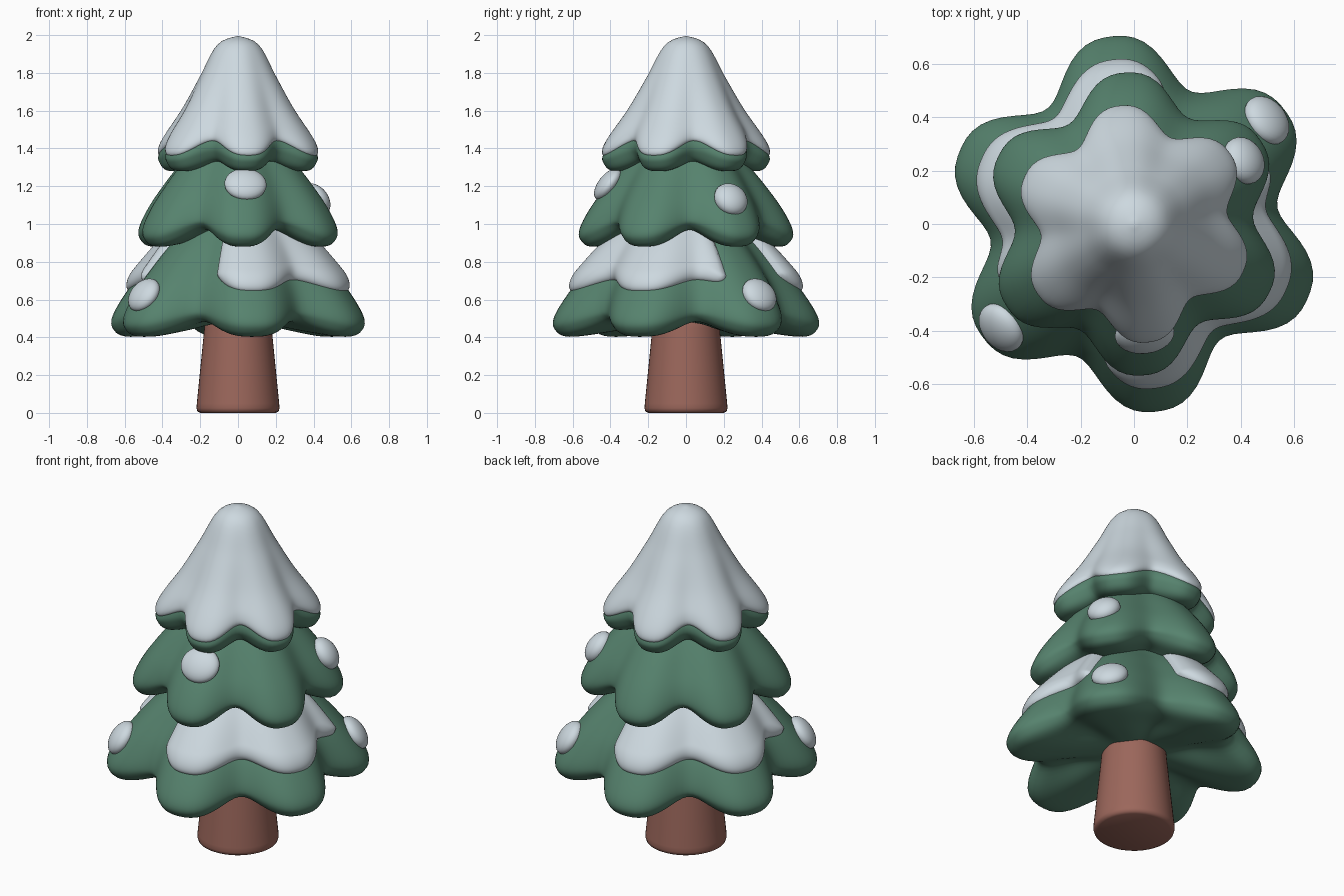
import bpy, bmesh, math
from mathutils import Vector, Matrix

if "Cube" in bpy.data.objects:
    bpy.data.objects.remove(bpy.data.objects["Cube"])


def material(name, rgb):
    m = bpy.data.materials.new(name)
    m.diffuse_color = (*rgb, 1)
    m.use_nodes = True
    m.node_tree.nodes["Principled BSDF"].inputs["Base Color"].default_value = m.diffuse_color
    return m


GREEN = material("pine green", (0.093, 0.225, 0.155))
SNOW = material("snow white", (0.61, 0.69, 0.74))
BARK = material("bark brown", (0.33, 0.135, 0.105))


def finish(name, bm, mat):
    bmesh.ops.remove_doubles(bm, verts=bm.verts, dist=0.0005)
    bmesh.ops.recalc_face_normals(bm, faces=bm.faces)
    me = bpy.data.meshes.new(name)
    bm.to_mesh(me)
    bm.free()
    me.materials.append(mat)
    for p in me.polygons:
        p.use_smooth = True
    ob = bpy.data.objects.new(name, me)
    bpy.context.collection.objects.link(ob)
    return ob


def smooth_profile(pts, t):
    """Catmull-Rom value at control index t."""
    i = min(int(t), len(pts) - 2)
    f = t - i
    a, b, c, d = (pts[max(0, min(len(pts) - 1, i + k))] for k in (-1, 0, 1, 2))
    return [0.5 * (2*q + (r - p)*f + (2*p - 5*q + 4*r - s)*f*f + (3*q - p - 3*r + s)*f**3)
            for p, q, r, s in zip(a, b, c, d)]


class Tier:
    """Six-lobed skirt; each profile point is radius, height, valley depth, valley lift."""
    def __init__(self, turn, pts):
        self.turn, self.pts = math.radians(turn), pts

    def valley(self, a):
        return ((1 - math.cos(6 * (a - self.turn))) / 2) ** 1.4

    def point(self, a, t):
        r, z, depth, lift = smooth_profile(self.pts, t)
        valley = self.valley(a)
        r = max(r, 0) * (1 - depth * valley)
        return Vector((r * math.cos(a), r * math.sin(a), z + lift * valley))

    def normal(self, a, t):
        if t < 0.02:
            return Vector((0, 0, 1))
        da = self.point(a + 0.01, t) - self.point(a - 0.01, t)
        dt = self.point(a, t - 0.01) - self.point(a, t + 0.01)
        return da.cross(dt).normalized()


def grid(bm, nu, nv, fn):
    rows = [[bm.verts.new(fn(i / nu, j / nv)) for i in range(nu + 1)] for j in range(nv + 1)]
    for j in range(nv):
        for i in range(nu):
            bm.faces.new((rows[j][i], rows[j][i+1], rows[j+1][i+1], rows[j+1][i]))


def skirt(name, tier):
    bm = bmesh.new()
    n = len(tier.pts) - 1
    grid(bm, 120, n * 6, lambda u, v: tier.point(u * math.tau, v * n))
    return finish(name, bm, GREEN)


def snow_sheet(name, tier, a0, a1, t0, t1, thick, scallop):
    """Rounded snow layer over an angle range, sinking in at its edges."""
    bm = bmesh.new()
    full = a1 - a0 >= 360

    def fn(u, v):
        a = math.radians(a0 + (a1 - a0) * u)
        end = 0 if full else abs(2 * u - 1) ** 14
        v = 1 - (1 - v) ** 1.5
        low = t1 - scallop * tier.valley(a) * (1 - end)
        t = t0 + (low - t0) * (1 - 0.2 * end) * v
        edge = min(1, (1 - v) / 0.22)
        if not full:
            edge = min(edge, min(u, 1 - u) / 0.08)
        h = thick * math.sqrt(max(0, 1 - (1 - edge) ** 2)) - 0.006
        return tier.point(a, t) + tier.normal(a, t) * h
    grid(bm, 120 if full else 72, 36, fn)
    return finish(name, bm, SNOW)


def snow_clump(name, tier, angle, t, size):
    """Flattened ball seated on a lobe."""
    a = math.radians(angle)
    n = tier.normal(a, t)
    bm = bmesh.new()
    bmesh.ops.create_uvsphere(bm, u_segments=28, v_segments=16, radius=1)
    bm.transform(Matrix.Translation(tier.point(a, t)) @ n.to_track_quat('Z', 'Y').to_matrix().to_4x4()
                 @ Matrix.Diagonal((size[0], size[1], size[2], 1)))
    return finish(name, bm, SNOW)


lower = Tier(97, [(0, 1.1, 0, 0), (0.22, 1.04, 0.04, 0), (0.38, 0.91, 0.1, 0), (0.51, 0.775, 0.15, 0.01),
                  (0.62, 0.64, 0.19, 0.03), (0.70, 0.51, 0.23, 0.05), (0.697, 0.44, 0.24, 0.07),
                  (0.62, 0.403, 0.24, 0.08), (0.40, 0.43, 0.18, 0.06), (0.18, 0.47, 0.05, 0.01), (0, 0.48, 0, 0)])
middle = Tier(93, [(0, 1.55, 0, 0), (0.19, 1.46, 0.03, 0), (0.305, 1.34, 0.08, 0), (0.415, 1.21, 0.13, 0.01),
                   (0.51, 1.08, 0.17, 0.03), (0.565, 0.97, 0.21, 0.06), (0.555, 0.91, 0.22, 0.085),
                   (0.49, 0.88, 0.22, 0.09), (0.30, 0.91, 0.15, 0.06), (0, 0.95, 0, 0)])
upper = Tier(97, [(0, 1.972, 0, 0), (0.095, 1.93, 0.01, 0), (0.185, 1.77, 0.04, 0), (0.285, 1.6, 0.09, 0),
                  (0.38, 1.465, 0.15, 0.02), (0.437, 1.375, 0.2, 0.05), (0.44, 1.325, 0.22, 0.055),
                  (0.385, 1.28, 0.22, 0.055), (0.22, 1.30, 0.12, 0.03), (0, 1.33, 0, 0)])

# Foliage tiers
skirt("lower_branches", lower)
skirt("middle_branches", middle)
skirt("upper_branches", upper)

# Snow layers
snow_sheet("snow_cap", upper, 0, 360, 0, 5.2, 0.03, 0.5)
for side, a in (("front", 257), ("back", 77)):
    snow_sheet(side + "_snow_layer", lower, a, a + 127, 1.2, 3.95, 0.048, 0.25)

# Snow clumps on single lobes
snow_clump("right_low_clump", lower, 38, 4.12, (0.1, 0.1, 0.055))
snow_clump("left_low_clump", lower, 218, 4.12, (0.1, 0.1, 0.055))
snow_clump("right_high_clump", middle, 30, 3.6, (0.092, 0.095, 0.06))
snow_clump("front_high_clump", middle, 275.5, 3.0, (0.112, 0.1, 0.05))

# Trunk
bm = bmesh.new()
rings = [(0.0, 0.0), (0.20, 0.0), (0.215, 0.008), (0.22, 0.025), (0.218, 0.05), (0.178, 0.45), (0.165, 0.6), (0, 0.6)]
grid(bm, 48, len(rings) - 1, lambda u, v: Vector((
    rings[round(v * 7)][0] * math.cos(u * math.tau),
    rings[round(v * 7)][0] * math.sin(u * math.tau), rings[round(v * 7)][1])))
finish("trunk", bm, BARK)
